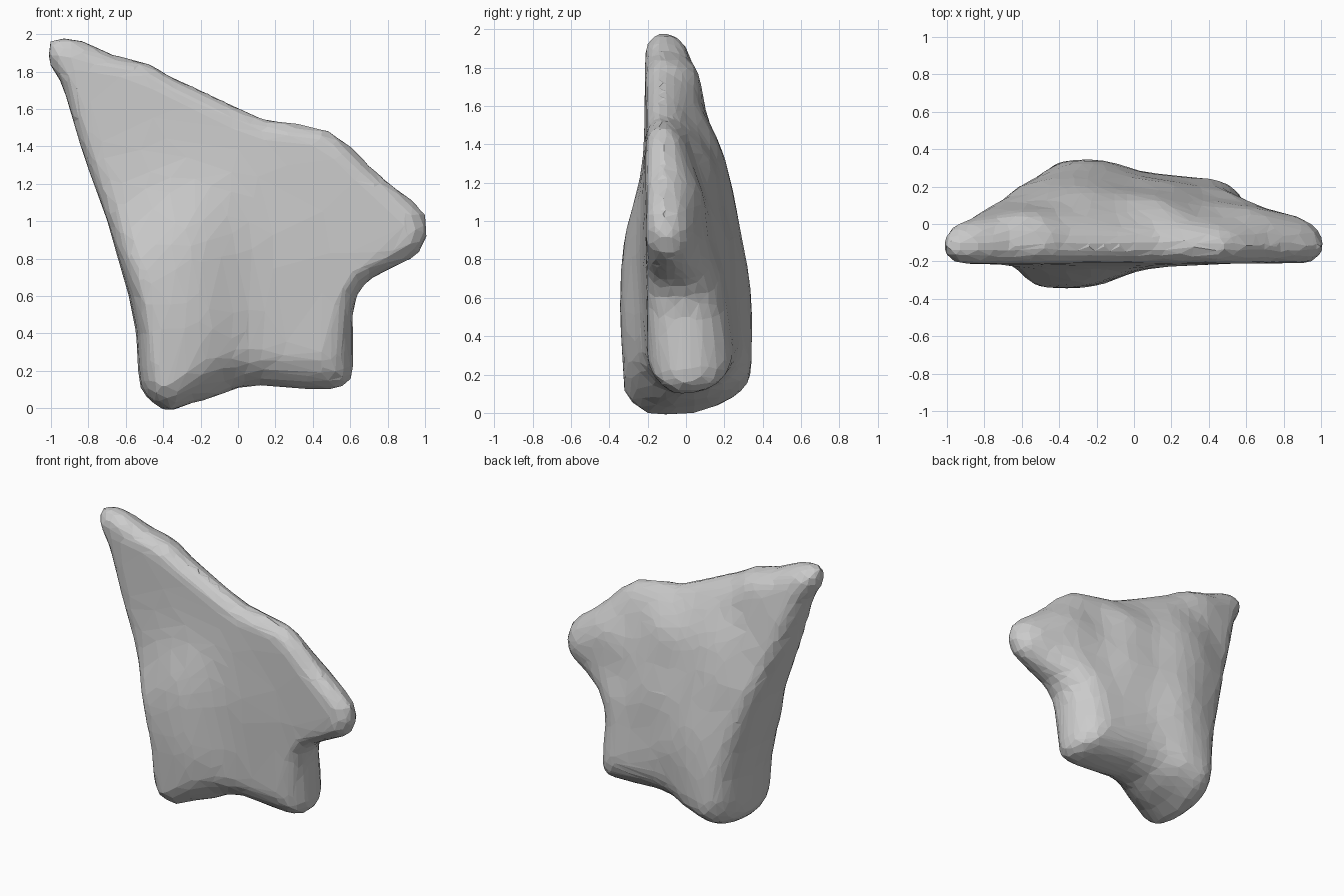
import bpy, bmesh, math
from mathutils import Vector

if "Cube" in bpy.data.objects:
    bpy.data.objects.remove(bpy.data.objects["Cube"])

# Front silhouette of the rock (x, z)
OUTLINE = [(-.37, -.02), (-.25, .025), (-.13, .055), (-.02, .105), (.12, .12), (.35, .1), (.5, .095),
           (.595, .125), (.62, .2), (.615, .5), (.635, .6), (.69, .68), (.83, .75), (.97, .82),
           (1.02, .93), (1.0, 1.04), (.92, 1.12), (.73, 1.27), (.58, 1.42), (.48, 1.49),
           (.3, 1.525), (.13, 1.55), (-.1, 1.655), (-.38, 1.785), (-.45, 1.835), (-.68, 1.895),
           (-.82, 1.965), (-.95, 1.99), (-1.02, 1.96), (-1.015, 1.84), (-.945, 1.74), (-.83, 1.36),
           (-.7, 1.0), (-.585, .6), (-.545, .4), (-.535, .2), (-.52, .09), (-.44, .01)]

# Depth controls (x, z, y) for the front and back surfaces
FRONT = [(-.35, .15, -.32), (-.3, .5, -.37), (-.3, .9, -.35), (-.5, .6, -.33), (-.3, 1.3, -.22),
         (.1, .6, -.22), (.1, .15, -.2), (.5, .4, -.2), (.8, .95, -.21), (.3, 1.2, -.21),
         (-.7, 1.6, -.215), (-.1, 1.6, -.205), (.1, 1.0, -.23), (-.65, 1.1, -.22), (-.52, .3, -.33)]
BACK = [(-.35, .1, .34), (-.3, .4, .37), (-.25, .7, .35), (-.3, 1.0, .28), (-.35, 1.35, .22),
        (-.65, 1.6, .12), (-.85, 1.85, 0), (-.55, .4, .29), (-.65, .95, .21), (-.6, .65, .25),
        (-.78, 1.3, .13), (-.85, 1.6, .06), (-.35, 1.68, .03),
        (.05, .3, .27), (.1, .8, .24), (.05, 1.2, .17), (0, 1.6, .02), (.45, .3, .25),
        (.55, .6, .2), (.5, 1.0, .12), (.45, 1.4, .02), (.85, .95, .05)]


def clamp(v):
    return max(0, min(1, v))


def depth(points, x, z, sigma):
    """Gaussian blend of the depth controls."""
    total = acc = 0
    for px, pz, y in points:
        w = math.exp(-((x - px) ** 2 + (z - pz) ** 2) / (2 * sigma ** 2)) + 1e-9
        total += w
        acc += w * y
    return acc / total


def resample(points, step):
    out = []
    for i, a in enumerate(points):
        a, b = Vector(a), Vector(points[(i + 1) % len(points)])
        n = max(1, round((b - a).length / step))
        out += [a.lerp(b, k / n) for k in range(n)]
    return out


def edge_distance(p, loop):
    best = 9
    for i, a in enumerate(loop):
        ab = loop[(i + 1) % len(loop)] - a
        t = clamp((p - a).dot(ab) / ab.length_squared)
        best = min(best, (p - a - ab * t).length)
    return best


def rounded(d, r):
    return math.sqrt(max(0, 1 - (1 - clamp(d / r)) ** 2))


loop = resample(OUTLINE, .06)
centre = Vector((-.05, .8))
bm = bmesh.new()


def surface_vert(p, side):
    x, z = p
    d = edge_distance(p, loop)
    rim = -.12 + .12 * clamp((1.0 - z) / .6) * clamp(z / .15 + .1)
    if side < 0:
        target = depth(FRONT, x, z, .19)
        r = .1 + .12 * clamp((.5 - z) / .3) * clamp((x + .4) / .25)
    else:
        target = depth(BACK, x, z, .16)
        r = .11 + .12 * clamp((x + .6) / .5) + .06 * clamp((.25 - z) / .15) * clamp(-x / .2)
    return bm.verts.new((x, rim + (target - rim) * rounded(d, r), z))


# Concentric rings from the rim to the middle of each side
rim_ring = [surface_vert(p, 1) for p in loop]
n = len(loop)
for side in (-1, 1):
    previous = rim_ring
    for s in (.985, .96, .93, .89, .84, .78, .7, .6, .5, .4, .3, .2, .1):
        ring = [surface_vert(centre + (p - centre) * s, side) for p in loop]
        for i in range(n):
            j = (i + 1) % n
            bm.faces.new((previous[i], previous[j], ring[j], ring[i]))
        previous = ring
    middle = surface_vert(centre, side)
    for i in range(n):
        bm.faces.new((previous[i], previous[(i + 1) % n], middle))

bmesh.ops.recalc_face_normals(bm, faces=bm.faces[:])
mesh = bpy.data.meshes.new("rock")
bm.to_mesh(mesh)
bm.free()
rock = bpy.data.objects.new("rock", mesh)
bpy.context.collection.objects.link(rock)

# Even facets: remesh, relax, then reduce to irregular flat triangles
remesh = rock.modifiers.new("even_facets", 'REMESH')
remesh.mode = 'VOXEL'
remesh.voxel_size = .04
relax = rock.modifiers.new("relax", 'SMOOTH')
relax.factor, relax.iterations = .5, 2
reduce = rock.modifiers.new("reduce", 'DECIMATE')
reduce.ratio = .16
